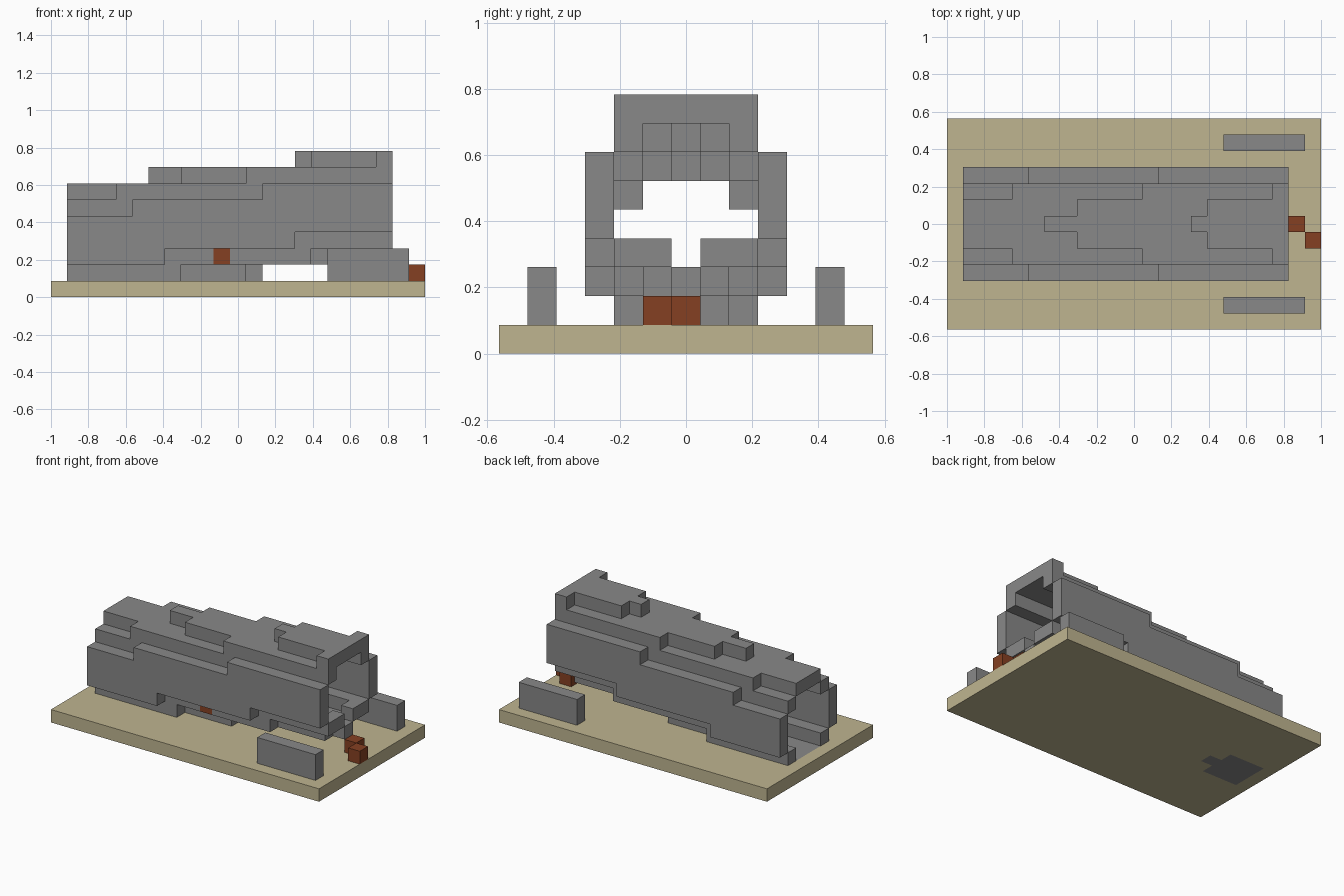
import bpy
import bmesh
from itertools import product
from mathutils import Vector

old = bpy.data.objects.get("Cube")
if old:
    bpy.data.objects.remove(old, do_unlink=True)

# Block grid: length, width and the size of one block
LENGTH, WIDTH = 23, 13
U = 2 / LENGTH
START, END = 1, 21


def material(name, rgb):
    mat = bpy.data.materials.new(name)
    mat.use_nodes = True
    color = (*rgb, 1)
    mat.diffuse_color = color
    mat.node_tree.nodes["Principled BSDF"].inputs["Base Color"].default_value = color
    return mat


stone = material("stone grey", (0.246, 0.246, 0.246))
sand = material("sand", (0.52, 0.46, 0.28))
rust = material("rust brown", (0.235, 0.051, 0.016))


def step(x, first, cuts):
    """Height that climbs one block at each cut."""
    return first + sum(x >= c for c in cuts)


def lane(y, low, low_cuts, high, high_cuts):
    """Blocks of one lengthwise strip, mirrored across the centre line."""
    return {(x, row, z)
            for x in range(START, END)
            for z in range(step(x, low, low_cuts), step(x, high, high_cuts))
            for row in (y, WIDTH - 1 - y)}


def box(xs, ys, zs):
    return set(product(range(*xs), range(*ys), range(*zs)))


def build(name, cells, mat):
    """Outer skin of a set of blocks."""
    bm = bmesh.new()
    for cell in cells:
        for axis in range(3):
            for side in (0, 1):
                beside = list(cell)
                beside[axis] += 2 * side - 1
                if tuple(beside) in cells:
                    continue
                loop = []
                for a, b in ((0, 0), (1, 0), (1, 1), (0, 1)):
                    p = Vector(cell)
                    p[axis] += side
                    p[(axis + 1) % 3] += a
                    p[(axis + 2) % 3] += b
                    p -= Vector((LENGTH / 2, WIDTH / 2, 0))
                    loop.append(bm.verts.new(p * U))
                bm.faces.new(loop if side else loop[::-1])
    bmesh.ops.remove_doubles(bm, verts=bm.verts[:], dist=U / 100)
    bmesh.ops.dissolve_limit(bm, angle_limit=0.01,
                             verts=bm.verts[:], edges=bm.edges[:])
    mesh = bpy.data.meshes.new(name)
    bm.to_mesh(mesh)
    bm.free()
    mesh.materials.append(mat)
    obj = bpy.data.objects.new(name, mesh)
    bpy.context.collection.objects.link(obj)


# Sloping tunnel, from the sides inwards
walls = lane(3, 2, (7, 15), 5, (5, 13))
roof = (lane(4, 5, (5, 13), 6, (4, 12, 20))
        | lane(5, 6, (8, 16), 7, (8, 16))
        | lane(6, 6, (6, 15), 7, (6, 15)))
floor = (lane(4, 1, (8, 16), 2, (7, 15))
         | lane(5, 0, (4, 12, 20), 1, (4, 12, 20))
         | lane(6, 0, (5, 13), 1, (5, 13)))

# Loose rust blocks, one of them set into the tunnel floor
floor_patch = {(10, 4, 2)}
floor -= floor_patch

build("tunnel_walls", walls, stone)
build("tunnel_roof", roof, stone)
build("tunnel_floor", floor, stone)
build("floor_patch", floor_patch, rust)
build("inner_entrance_block", {(21, 6, 1)}, rust)
build("outer_entrance_block", {(22, 5, 1)}, rust)

# Low walls beside the entrance
for name, y in (("front_low_wall", 1), ("back_low_wall", 11)):
    build(name, box((17, 22), (y, y + 1), (1, 3)), stone)

# Ground slab, with the sunken end of the tunnel floor let into it
build("ground_slab", box((0, LENGTH), (0, WIDTH), (0, 1)) - floor, sand)
